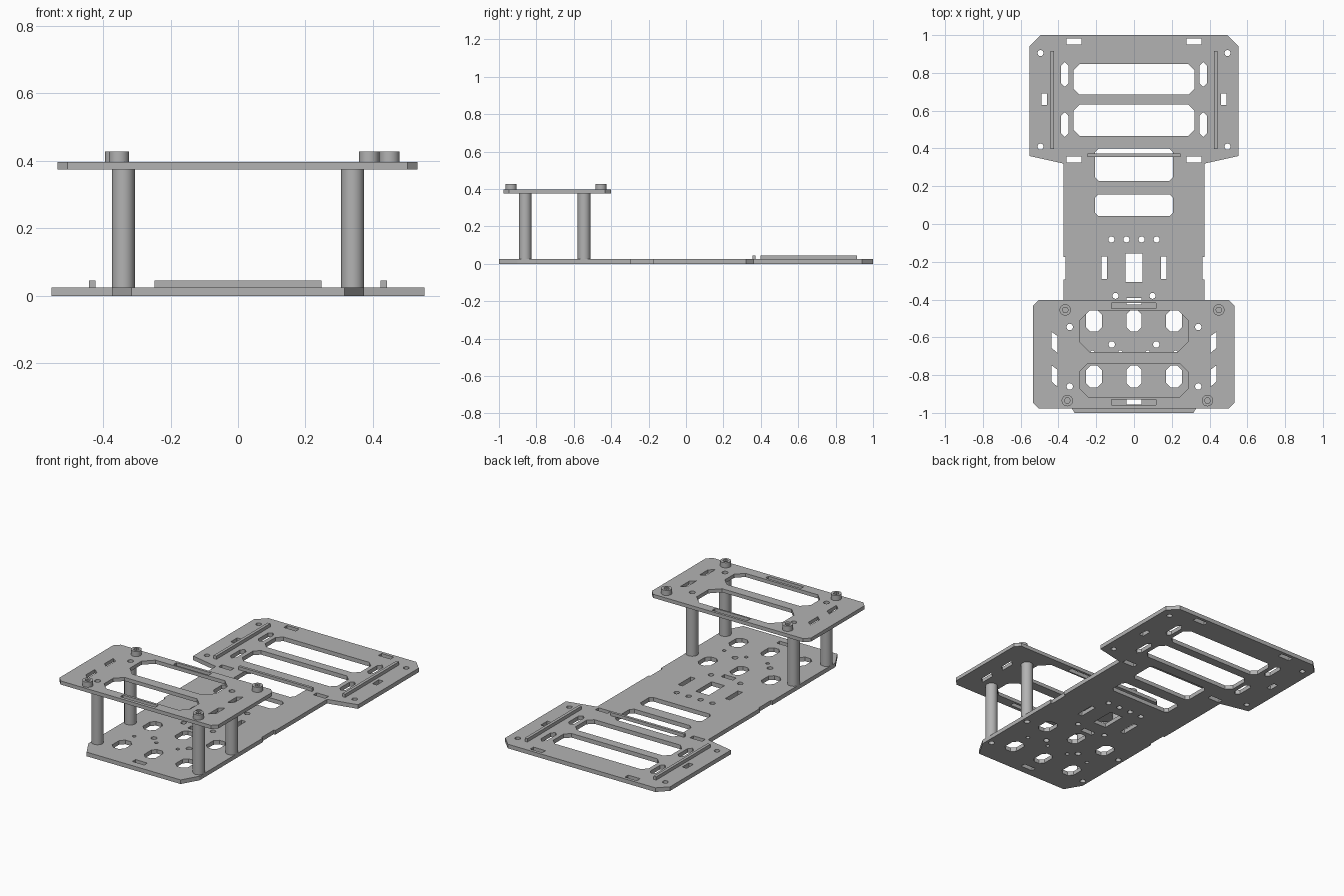
import bpy, bmesh, math

if "Cube" in bpy.data.objects:
    bpy.data.objects.remove(bpy.data.objects["Cube"], do_unlink=True)

grey = bpy.data.materials.new("plain_grey")
grey.use_nodes = True
grey.diffuse_color = (0.45, 0.45, 0.45, 1)
grey.node_tree.nodes["Principled BSDF"].inputs["Base Color"].default_value = (0.45, 0.45, 0.45, 1)


def rect(x0, x1, y0, y1, c=0.0):
    """Rectangle, with chamfered corners when c is given."""
    if not c:
        return [(x0, y0), (x1, y0), (x1, y1), (x0, y1)]
    return [(x0 + c, y0), (x1 - c, y0), (x1, y0 + c), (x1, y1 - c),
            (x1 - c, y1), (x0 + c, y1), (x0, y1 - c), (x0, y0 + c)]


def circle(x, y, r, n=24):
    return [(x + r * math.cos(i * math.tau / n), y + r * math.sin(i * math.tau / n)) for i in range(n)]


def flip(loop):
    return [(-x, y) for x, y in reversed(loop)]


def both(loops):
    """The loops and their mirror images across x = 0."""
    return loops + [flip(p) for p in loops]


def solid(name, loops, z0, z1, smooth=False):
    """Extrude an outline (first loop) with holes (other loops) from z0 to z1."""
    curve = bpy.data.curves.new(name, 'CURVE')
    curve.dimensions = '2D'
    curve.fill_mode = 'BOTH'
    curve.extrude = (z1 - z0) / 2
    for pts in loops:
        s = curve.splines.new('POLY')
        s.points.add(len(pts) - 1)
        for p, (x, y) in zip(s.points, pts):
            p.co = (x, y, 0, 1)
        s.use_cyclic_u = True
    tmp = bpy.data.objects.new(name + "_profile", curve)
    bpy.context.collection.objects.link(tmp)
    bpy.context.view_layer.update()
    graph = bpy.context.evaluated_depsgraph_get()
    mesh = bpy.data.meshes.new_from_object(tmp.evaluated_get(graph))
    bpy.data.objects.remove(tmp, do_unlink=True)
    bpy.data.curves.remove(curve)
    # weld caps to walls and lift to height
    bm = bmesh.new()
    bm.from_mesh(mesh)
    bmesh.ops.remove_doubles(bm, verts=bm.verts, dist=0.0002)
    bmesh.ops.recalc_face_normals(bm, faces=bm.faces)
    bmesh.ops.translate(bm, verts=bm.verts, vec=(0, 0, (z0 + z1) / 2))
    for f in bm.faces:
        f.smooth = False
        f.material_index = 0
    bm.to_mesh(mesh)
    bm.free()
    mesh.materials.clear()
    mesh.materials.append(grey)
    mesh.name = name
    ob = bpy.data.objects.new(name, mesh)
    bpy.context.collection.objects.link(ob)
    if smooth:
        bpy.ops.object.select_all(action='DESELECT')
        ob.select_set(True)
        bpy.context.view_layer.objects.active = ob
        bpy.ops.object.shade_smooth_by_angle(angle=math.radians(35))
    return ob


BASE_TOP, DECK_BOTTOM, DECK_TOP = 0.025, 0.375, 0.397
POST_X, POST_Y = 0.34, (-0.545, -0.86)
post_holes = both([circle(-POST_X, y, 0.017) for y in POST_Y])

# Base plate outline: wide rear, narrow body with side notches, chamfered front
right_side = [(0.315, -1), (0.373, -0.9), (0.373, -0.295), (0.363, -0.295), (0.363, -0.175),
              (0.373, -0.175), (0.373, 0.32), (0.553, 0.36), (0.553, 0.942), (0.495, 1)]
outline = right_side + flip(right_side)

# Large windows and centre slots
base_holes = [
    rect(-0.32, 0.32, 0.685, 0.847, 0.032), rect(-0.32, 0.32, 0.466, 0.632, 0.032),
    rect(-0.207, 0.207, 0.228, 0.40, 0.02), rect(-0.207, 0.207, 0.043, 0.157, 0.018),
    rect(-0.044, 0.044, -0.307, -0.156),
    rect(-0.04, 0.04, -0.425, -0.393), rect(-0.04, 0.04, -0.955, -0.925)]
# Rear side slots
paired = [rect(-0.387, -0.347, y, y + 0.13, 0.019) for y in (0.727, 0.461)]
paired += [rect(-0.358, -0.277, y, y + 0.031) for y in (0.95, 0.326)]
paired += [rect(-0.49, -0.46, 0.63, 0.692), rect(-0.173, -0.143, -0.292, -0.172)]
# Front row of chamfered windows
for y in (-0.57, -0.865):
    paired.append(rect(-0.255, -0.17, y, y + 0.115, 0.024))
    base_holes.append(rect(-0.039, 0.039, y, y + 0.115, 0.022))
# Screw holes
for x, y, r in ((0.495, 0.905, 0.016), (0.495, 0.41, 0.016), (0.12, -0.082, 0.016),
                (0.04, -0.082, 0.016), (0.098, -0.38, 0.016), (0.118, -0.638, 0.017),
                (0.22, -0.68, 0.011), (0.072, -0.68, 0.011)):
    paired.append(circle(x, y, r))
solid("base_plate", [outline] + base_holes + both(paired) + post_holes, 0, BASE_TOP)

# Raised rails around the rear tray
for side, s in (("left", 1), ("right", -1)):
    x = s * 0.432
    solid(side + "_rail", [rect(x - 0.009, x + 0.009, 0.397, 0.915)], BASE_TOP, 0.045)
solid("cross_rail", [rect(-0.247, 0.247, 0.356, 0.372)], BASE_TOP, 0.045)

# Upper deck with two big windows, edge slots and slanted side slots
deck_holes = [rect(-0.289, 0.287, -0.678, -0.457, 0.055), rect(-0.289, 0.287, -0.915, -0.738, 0.045),
              rect(-0.12, 0.117, -0.447, -0.417), rect(-0.12, 0.117, -0.957, -0.93)]
slants = [[(-0.437, y), (-0.437, y - 0.085), (-0.406, y - 0.113), (-0.406, y - 0.023)]
          for y in (-0.57, -0.748)]
solid("upper_deck", [rect(-0.535, 0.532, -0.977, -0.402, 0.03)] + deck_holes + both(slants) + post_holes,
      DECK_BOTTOM, DECK_TOP)

# Hollow posts
for side, s in (("left", 1), ("right", -1)):
    for end, y in zip(("rear", "front"), POST_Y):
        x = s * POST_X
        solid(f"{end}_{side}_post", [circle(x, y, 0.034, 32), circle(x, y, 0.017)],
              BASE_TOP, DECK_BOTTOM, True)

# Screw heads with blind sockets
for name, x, y in (("rear_right", -0.364, -0.455), ("rear_left", 0.449, -0.455),
                   ("front_right", -0.353, -0.935), ("front_left", 0.389, -0.935)):
    solid(name + "_screw_head", [circle(x, y, 0.03, 32), circle(x, y, 0.016, 6)], DECK_TOP, 0.428, True)
    solid(name + "_socket_floor", [circle(x, y, 0.016, 6)], DECK_TOP, 0.408)
